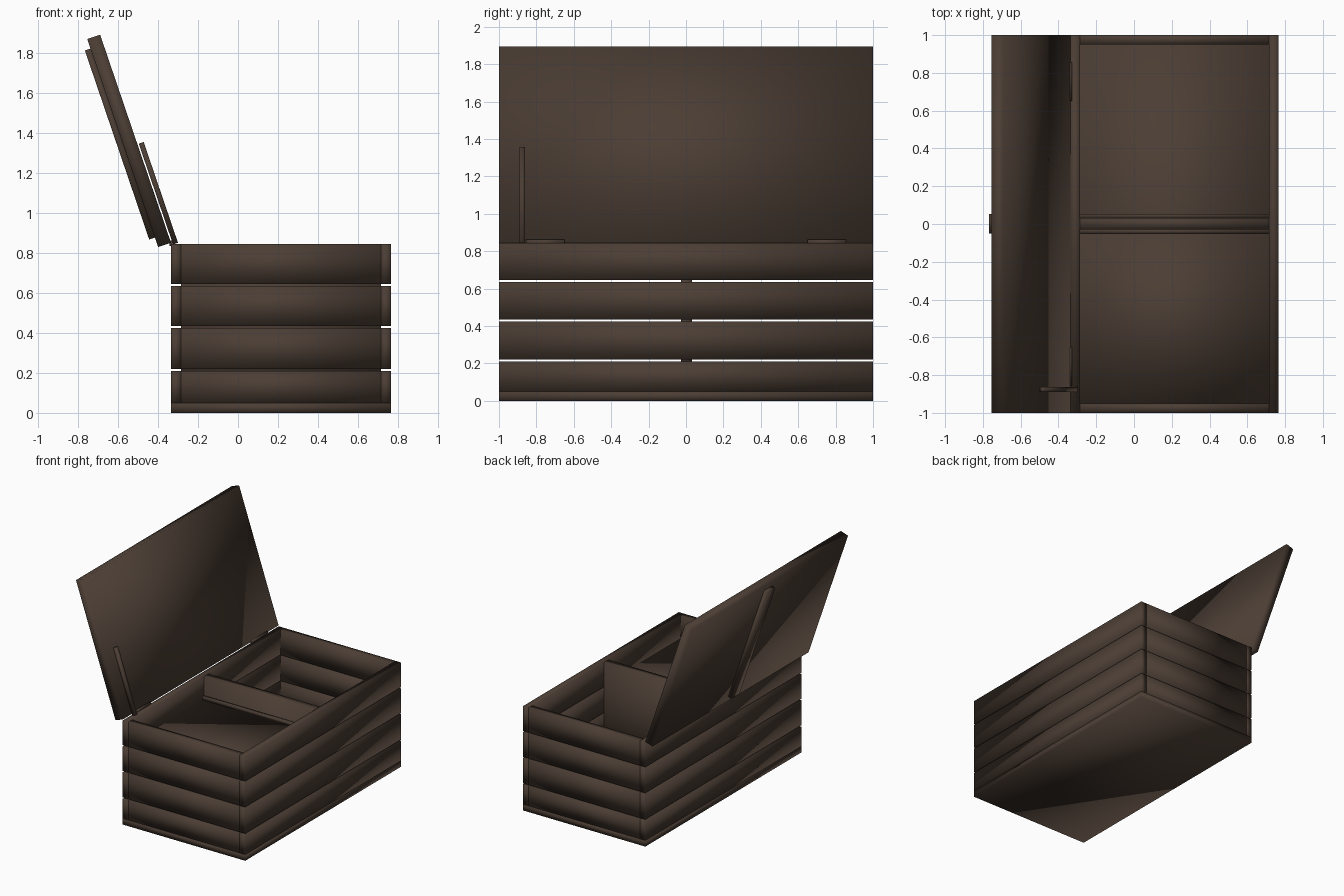
import bpy
import math
from mathutils import Matrix, Vector

if "Cube" in bpy.data.objects:
    bpy.data.objects.remove(bpy.data.objects["Cube"])

wood = bpy.data.materials.new("dark brown wood")
wood.diffuse_color = (0.07, 0.047, 0.034, 1)
wood.use_nodes = True
wood.node_tree.nodes["Principled BSDF"].inputs["Base Color"].default_value = wood.diffuse_color


def box(name, x, y, z, matrix=None):
    """Softly shaded box from (min, max) ranges, optionally placed by a matrix."""
    bpy.ops.mesh.primitive_cube_add(size=1)
    ob = bpy.context.object
    ob.name = name
    lo, hi = Vector((x[0], y[0], z[0])), Vector((x[1], y[1], z[1]))
    size = hi - lo
    ob.data.transform(Matrix.Translation((lo + hi) / 2) @ Matrix.Diagonal((*size, 1)))
    if matrix:
        ob.data.transform(matrix)
    ob.data.materials.append(wood)
    ob.data.shade_smooth()
    return ob


X0, X1, T = -0.335, 0.765, 0.05      # outer faces and plank thickness
IN = (X0 + T, X1 - T)                # inside width

# Base panel
box("base", (X0, X1), (-1, 1), (0, 0.05))

# Four courses of planks with narrow gaps
for i, z in enumerate([(0.05, 0.21), (0.22, 0.425), (0.435, 0.635), (0.645, 0.845)]):
    box(f"back_plank_{i}", (X0, X0 + T), (-1, 1), z)
    box(f"side_plank_{i}", (X1 - T, X1), (-1, 1), z)
    box(f"near_end_plank_{i}", IN, (-1, -0.95), z)
    box(f"far_end_plank_{i}", IN, (0.95, 1), z)

# Divider, shallow tray floor and the strips along the divider
box("divider", IN, (-0.028, 0.032), (0.05, 0.843))
box("tray_floor", IN, (-0.95, -0.028), (0.645, 0.662))
box("tray_strip", IN, (-0.05, -0.028), (0.662, 0.69))
box("floor_strip", IN, (0.032, 0.053), (0.05, 0.09))

# Open lid: local x is thickness, local z runs up the slope
tilt = Matrix.Rotation(-math.radians(18.8), 4, 'Y')
lid = Matrix.Translation((-0.40, 0, 0.83)) @ tilt
box("lid", (0, 0.068), (-1, 1), (0, 1.1), lid)
box("lid_batten", (-0.03, 0), (-0.05, 0.053), (0.05, 1.05), lid)

# Prop stay in front of the lid
stay = Matrix.Translation((-0.325, 0, 0.843)) @ tilt
box("lid_stay", (0, 0.026), (-0.89, -0.862), (0, 0.533), stay)

# Hinges
for side in (-1, 1):
    y = sorted((side * 0.65, side * 0.855))
    box("hinge", (-0.342, -0.328), y, (0.835, 0.862))
